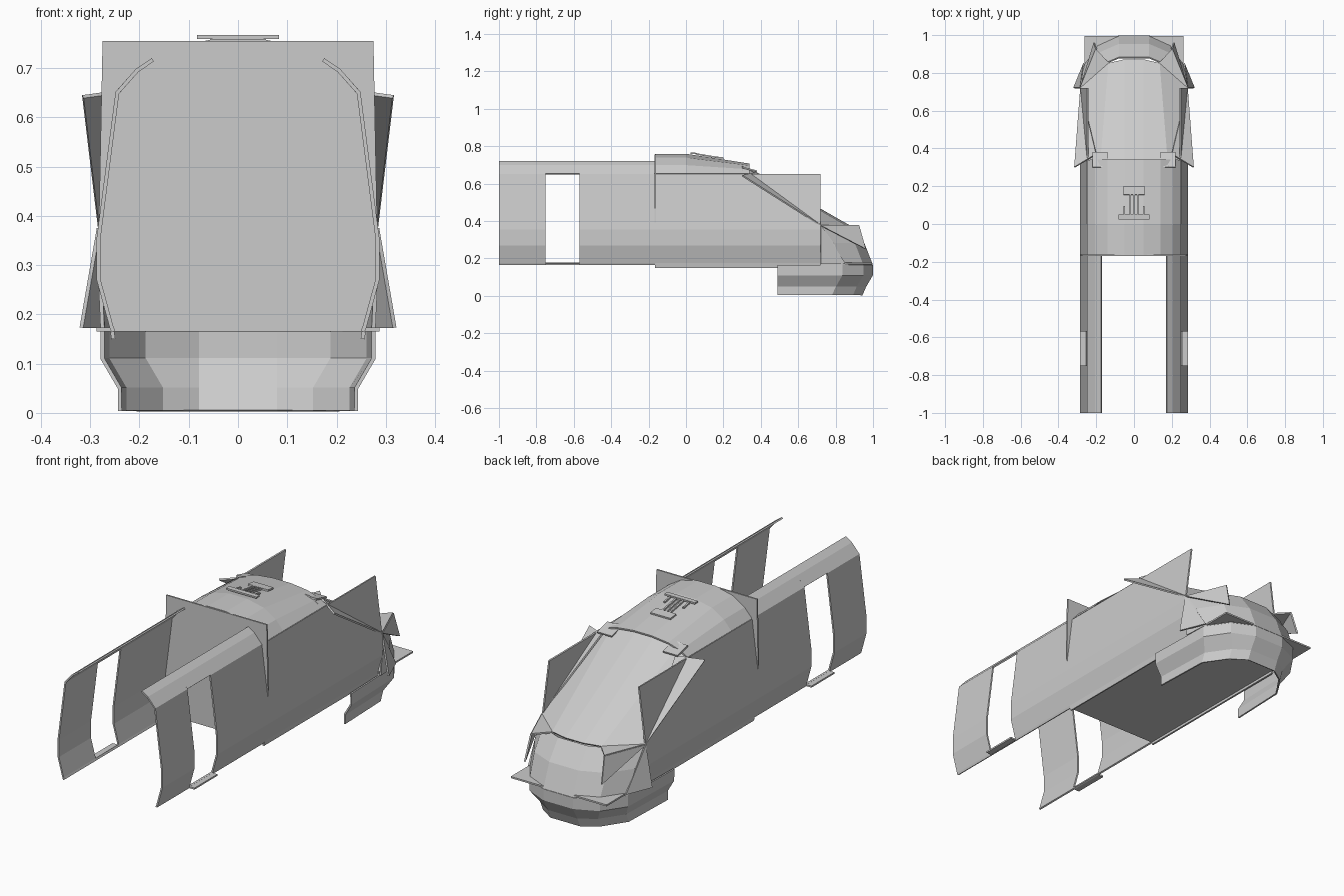
import bpy

cube = bpy.data.objects.get("Cube")
if cube:
    bpy.data.objects.remove(cube, do_unlink=True)

grey = bpy.data.materials.new("plain grey")
grey.use_nodes = True
grey.diffuse_color = (0.6, 0.6, 0.6, 1)
shader = grey.node_tree.nodes["Principled BSDF"]
shader.inputs["Base Color"].default_value = grey.diffuse_color

# Main stations along the length and main heights
tail, door_rear, door_front, cab, screen_top, nose, lamp, tip = -1, -.75, -.57, -.165, .3, .72, .85, .995
sill, belt, eave, crown = .165, .375, .65, .755
half_width = .283
thin = .008


def make(name, verts, faces, thickness):
    mesh = bpy.data.meshes.new(name)
    mesh.from_pydata(verts, [], faces)
    mesh.materials.append(grey)
    obj = bpy.data.objects.new(name, mesh)
    bpy.context.collection.objects.link(obj)
    if thickness:
        shell = obj.modifiers.new("thickness", 'SOLIDIFY')
        shell.thickness = thickness
        shell.offset = 0
    return obj


def loft(name, rows, thickness=thin):
    """Skin between rows holding equal numbers of points."""
    count = len(rows[0])
    faces = []
    for row in range(len(rows) - 1):
        for i in range(row * count, row * count + count - 1):
            faces.append((i, i + 1, i + count + 1, i + count))
    return make(name, [point for row in rows for point in row], faces, thickness)


def plate(name, *corners):
    return make(name, corners, [range(len(corners))], thin)


def bar(name, x, width, start, end, top, end_top=None):
    """Flat strip lying along y, with its thickness below the top."""
    end_top = top if end_top is None else end_top
    left, right = x - width / 2, x + width / 2
    low, high = top - thin / 2, end_top - thin / 2
    return plate(name, (left, start, low), (right, start, low), (right, end, high), (left, end, high))


def both_sides(row):
    """Complete a row that runs from the +x edge towards the middle."""
    return row + [(-x, y, z) for x, y, z in reversed(row)]


def section(profile, y):
    return [(x, y, z) for x, z in profile]


# Half cross-section of the body, from sill to roof edge
foot = [(.253, sill), (.257, sill + .01)]
wall = [(half_width, .27), (half_width, .355), (.245, eave)]
shoulder = [(.205, .695), (.173, .717)]
whole_side = foot + wall + shoulder
cab_side = [(.253, .15)] + foot[1:] + wall

for sign, label in ((1, "left"), (-1, "right")):
    # Body side in strips that leave the door open
    strips = (("rear_side", whole_side, tail, door_rear),
              ("door_header", wall[-1:] + shoulder, door_rear, door_front),
              ("door_threshold", foot, door_rear, door_front),
              ("middle_side", whole_side, door_front, cab),
              ("cab_side", cab_side, cab, nose))
    for name, profile, start, end in strips:
        outline = [(sign * x, z) for x, z in profile]
        loft(f"{label}_{name}", [section(outline, start), section(outline, end)])
    bar(f"{label}_door_step", sign * .272, .03, door_rear, door_front, sill + thin)

    # Flared windscreen pillar
    plate(f"{label}_pillar",
          (sign * .315, screen_top, eave - thin),
          (sign * .2, screen_top + .07, eave + thin),
          (sign * half_width, nose, belt))
    # Flare beside the nose
    plate(f"{label}_nose_flare",
          (sign * half_width, nose, belt),
          (sign * .318, nose, sill + thin),
          (sign * .265, lamp, sill + thin))
    # Lamp shelf with a sloping cheek
    shelf_corner = (sign * .2, .925, belt)
    plate(f"{label}_lamp_shelf", (sign * half_width, nose, belt), shelf_corner, (sign * .13, lamp, belt))
    plate(f"{label}_lamp_cheek", (sign * half_width, nose, belt), (sign * .21, .96, .25), shelf_corner)
    # Pointed corner of the nose ledge
    plate(f"{label}_ledge_corner",
          (sign * .262, tip, sill + thin),
          (sign * .262, lamp, sill + thin),
          (sign * .08, tip, sill + thin))
    # Raised roof edge
    bar(f"{label}_roof_cowl", sign * .18, .08, screen_top, screen_top + .08, .69, .67)

# Rear wall of the cab, with square top corners
top_corner = (.275, crown)
bulkhead = foot[:1] + wall[:2] + [top_corner]
plate("bulkhead", *both_sides(section(bulkhead, cab)))
bar("floor", 0, .515, cab, lamp, sill + thin)

# Cab roof: level arch, then sloping to the windscreen
arch = wall[-1:] + shoulder[:1] + [(.14, .735), (.05, crown)]


def lowered(profile):
    """Flatten the arch to about half its rise."""
    return [(x, eave + (z - eave) / 2) for x, z in profile]


roof_sections = [section(arch, cab), section(arch, 0), section(lowered(arch), screen_top + .04)]
loft("cab_roof", [both_sides(row) for row in roof_sections])

# Windscreen with a side pane on each edge
screen_head = [(.245, screen_top, eave), (.18, screen_top, .69), (.05, screen_top, .7)]
screen_foot = [(half_width, nose, belt), (.135, lamp, belt), (.05, lamp + .02, belt)]
loft("windscreen", [both_sides(screen_head), both_sides(screen_foot)])


def wrapped(width, front, z, start=nose):
    """Plan outline from the flank round the chamfered corner to the front."""
    return both_sides([(width, start, z), (width - .01, front - .16, z),
                       (width - .085, front - .05, z), (.08, front, z)])


# Nose cone
loft("nose", [wrapped(half_width, .88, belt), wrapped(.28, .95, .28), wrapped(.275, tip, sill)])

# Bumper with skirts running back along the flanks
skirt_start = .49
loft("bumper", [wrapped(.275, tip, sill, skirt_start), wrapped(.275, tip, .11, skirt_start),
                wrapped(.24, .96, .05, skirt_start), wrapped(.24, .94, thin / 2, skirt_start)])

# Roof equipment: two cross bars joined by rails
rack_rear, rack_front = .05, .155
bar("roof_rear_bar", 0, .166, rack_rear - .025, rack_rear, crown + .012)
bar("roof_front_bar", 0, .11, rack_front, rack_front + .045, .745, .74)
for side in (-1, 0, 1):
    bar("roof_rail", side * .02, thin, rack_rear, rack_front, crown + thin, .745)
for side in (-1, 1):
    bar("roof_stub", side * .052, thin, rack_rear, rack_rear + .045, crown + thin, crown)
